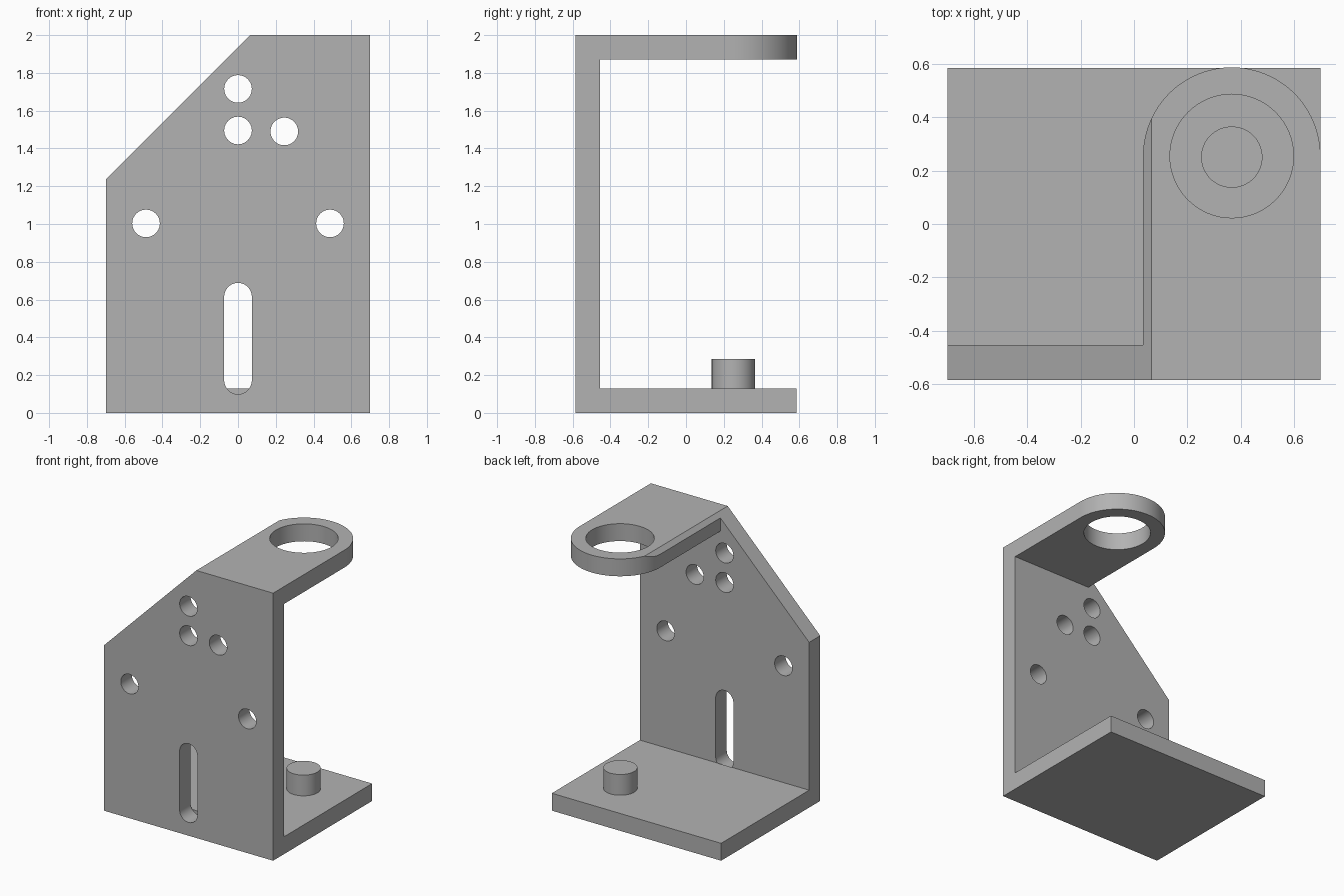
import bpy, bmesh
from math import sin, cos, pi

cube = bpy.data.objects.get("Cube")
if cube:
    bpy.data.objects.remove(cube, do_unlink=True)

# Overall sizes
W, D, H, T = 0.70, 0.585, 2.0, 0.13
RING_X, RING_Y, RING_R, BORE_R = 0.367, 0.255, 0.333, 0.232
PIN_R, PIN_TOP = 0.115, 0.285
HOLE_R = 0.073

grey = bpy.data.materials.new("plain_grey")
grey.use_nodes = True
colour = (0.448, 0.448, 0.448, 1)
grey.diffuse_color = colour
grey.node_tree.nodes["Principled BSDF"].inputs["Base Color"].default_value = colour


def arc(cx, cy, r, start, end, n=48):
    return [(cx + r * cos(start + (end - start) * i / n),
             cy + r * sin(start + (end - start) * i / n)) for i in range(n + 1)]


def circle(cx, cy, r):
    return arc(cx, cy, r, 0, 2 * pi, 64)[:-1]


def prism(name, outline, axis, lo, hi):
    """Extrude a 2D outline along the given axis from lo to hi."""
    place = {"x": lambda a, b, c: (c, a, b),
             "y": lambda a, b, c: (a, c, b),
             "z": lambda a, b, c: (a, b, c)}[axis]
    bm = bmesh.new()
    rings = [[bm.verts.new(place(a, b, c)) for a, b in outline] for c in (lo, hi)]
    for ring in rings:
        bm.faces.new(ring)
    n = len(outline)
    for i in range(n):
        j = (i + 1) % n
        bm.faces.new((rings[0][i], rings[0][j], rings[1][j], rings[1][i]))
    bmesh.ops.recalc_face_normals(bm, faces=bm.faces)
    mesh = bpy.data.meshes.new(name)
    bm.to_mesh(mesh)
    bm.free()
    mesh.materials.append(grey)
    obj = bpy.data.objects.new(name, mesh)
    bpy.context.collection.objects.link(obj)
    return obj


def activate(obj):
    bpy.ops.object.select_all(action="DESELECT")
    obj.select_set(True)
    bpy.context.view_layer.objects.active = obj


def combine(target, tool, operation):
    """Apply a boolean and discard the tool."""
    activate(target)
    mod = target.modifiers.new("combine", "BOOLEAN")
    mod.operation, mod.solver, mod.object = operation, "EXACT", tool
    bpy.ops.object.modifier_apply(modifier=mod.name)
    bpy.data.objects.remove(tool, do_unlink=True)


# Upright plate and base as one L-shaped profile
bracket = prism("bracket", [(-D, 0), (D, 0), (D, T), (-D + T, T), (-D + T, H), (-D, H)],
                "x", -W, W)

# Top arm with rounded end
left = RING_X - RING_R
arm = prism("arm", [(left, -D + T / 2), (W, -D + T / 2)]
            + arc(RING_X, RING_Y, RING_R, 0, pi), "z", H - T, H)
combine(bracket, arm, "UNION")

# Sloping corner, cut across the plate and the arm edge
slope = prism("corner_cutter", [(-W - 0.2, 1.035), (0.265, H + 0.2), (-W - 0.2, H + 0.2)],
              "y", -1, 1)
combine(bracket, slope, "DIFFERENCE")

# Ring bore
combine(bracket, prism("bore_cutter", circle(RING_X, RING_Y, BORE_R), "z", 1.6, 2.2),
        "DIFFERENCE")

# Bolt holes through the upright plate
for x, z in [(0, 1.715), (0, 1.495), (0.245, 1.49), (-0.487, 1.003), (0.487, 1.003)]:
    combine(bracket, prism("hole_cutter", circle(x, z, HOLE_R), "y", -0.8, -0.3),
            "DIFFERENCE")

# Slot, stopping at the inner face of the plate
slot = arc(0, 0.615, HOLE_R, 0, pi) + arc(0, 0.172, HOLE_R, pi, 2 * pi)
combine(bracket, prism("slot_cutter", slot, "y", -0.8, -D + T + 0.001), "DIFFERENCE")

# Locating pin on the base, below the ring
pin = prism("locating_pin", circle(RING_X, RING_Y - 0.004, PIN_R), "z", T - 0.02, PIN_TOP)

for obj in (bracket, pin):
    activate(obj)
    bpy.ops.object.shade_smooth_by_angle(angle=pi / 6)
